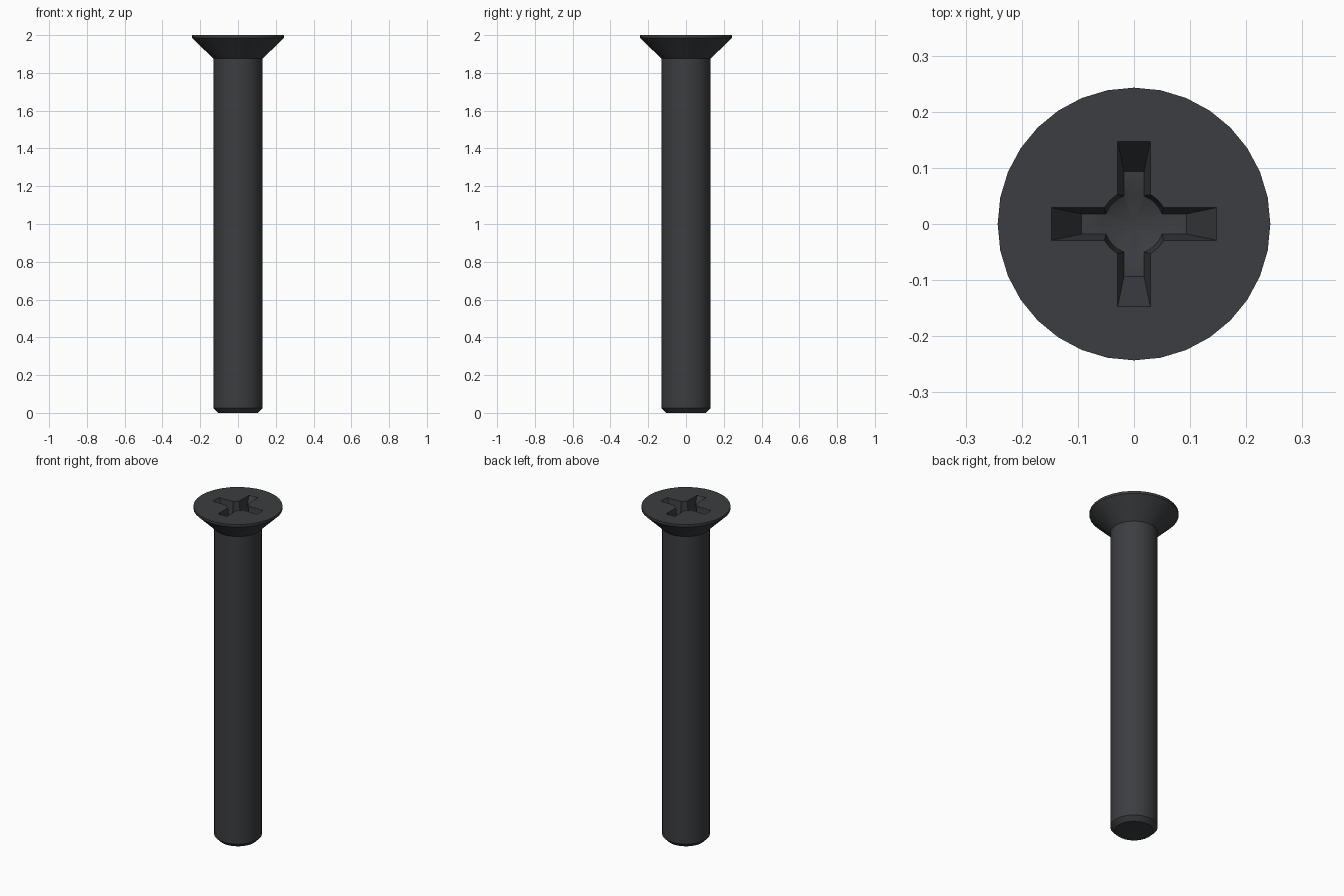
import bpy, bmesh, math

if "Cube" in bpy.data.objects:
    bpy.data.objects.remove(bpy.data.objects["Cube"])

SEGMENTS = 32


def new_object(name, bm):
    bmesh.ops.recalc_face_normals(bm, faces=bm.faces)
    mesh = bpy.data.meshes.new(name)
    bm.to_mesh(mesh)
    bm.free()
    obj = bpy.data.objects.new(name, mesh)
    bpy.context.collection.objects.link(obj)
    return obj


def bridge(bm, rings):
    for a, b in zip(rings, rings[1:]):
        n = len(a)
        for i in range(n):
            j = (i + 1) % n
            bm.faces.new((a[i], a[j], b[j], b[i]))


def lathe(name, profile, tip=None):
    """Closed solid of revolution from (radius, z) pairs, bottom to top."""
    bm = bmesh.new()
    rings = []
    for r, z in profile:
        rings.append([bm.verts.new((r * math.cos(t), r * math.sin(t), z))
                      for t in (2 * math.pi * i / SEGMENTS for i in range(SEGMENTS))])
    bridge(bm, rings)
    bm.faces.new(rings[-1])
    if tip is None:
        bm.faces.new(rings[0])
    else:
        point = bm.verts.new((0, 0, tip))
        for i in range(SEGMENTS):
            bm.faces.new((point, rings[0][i], rings[0][(i + 1) % SEGMENTS]))
    return new_object(name, bm)


def tapered_bar(name, sections):
    """Bar lofted through (half_x, half_y, z) rectangles."""
    bm = bmesh.new()
    rings = [[bm.verts.new((sx * x, sy * y, z))
              for sx, sy in ((1, 1), (-1, 1), (-1, -1), (1, -1))]
             for x, y, z in sections]
    bridge(bm, rings)
    bm.faces.new(rings[0])
    bm.faces.new(rings[-1])
    return new_object(name, bm)


# Shank with chamfered end and countersunk head
screw = lathe("countersunk_screw", [(0.105, 0), (0.13, 0.025), (0.13, 1.875),
                                    (0.243, 1.985), (0.243, 2.0)])

# Cross recess: two tapered slots and a pointed central well
slot = [(0.094, 0.018, 1.90), (0.1575, 0.0312, 2.02)]
cutters = [
    tapered_bar("slot_cutter_x", slot),
    tapered_bar("slot_cutter_y", [(y, x, z) for x, y, z in slot]),
    lathe("well_cutter", [(0.053, 1.90), (0.0615, 2.02)], tip=1.875),
]

bpy.context.view_layer.objects.active = screw
screw.select_set(True)
for cutter in cutters:
    mod = screw.modifiers.new("recess", 'BOOLEAN')
    mod.operation = 'DIFFERENCE'
    mod.solver = 'EXACT'
    mod.object = cutter
    bpy.ops.object.modifier_apply(modifier=mod.name)
    bpy.data.objects.remove(cutter)

bpy.ops.object.shade_smooth_by_angle(angle=math.radians(30))

# Blackened steel
steel = bpy.data.materials.new("black_steel")
steel.diffuse_color = (0.045, 0.047, 0.052, 1)
steel.use_nodes = True
steel.node_tree.nodes["Principled BSDF"].inputs["Base Color"].default_value = steel.diffuse_color
screw.data.materials.clear()
screw.data.materials.append(steel)
